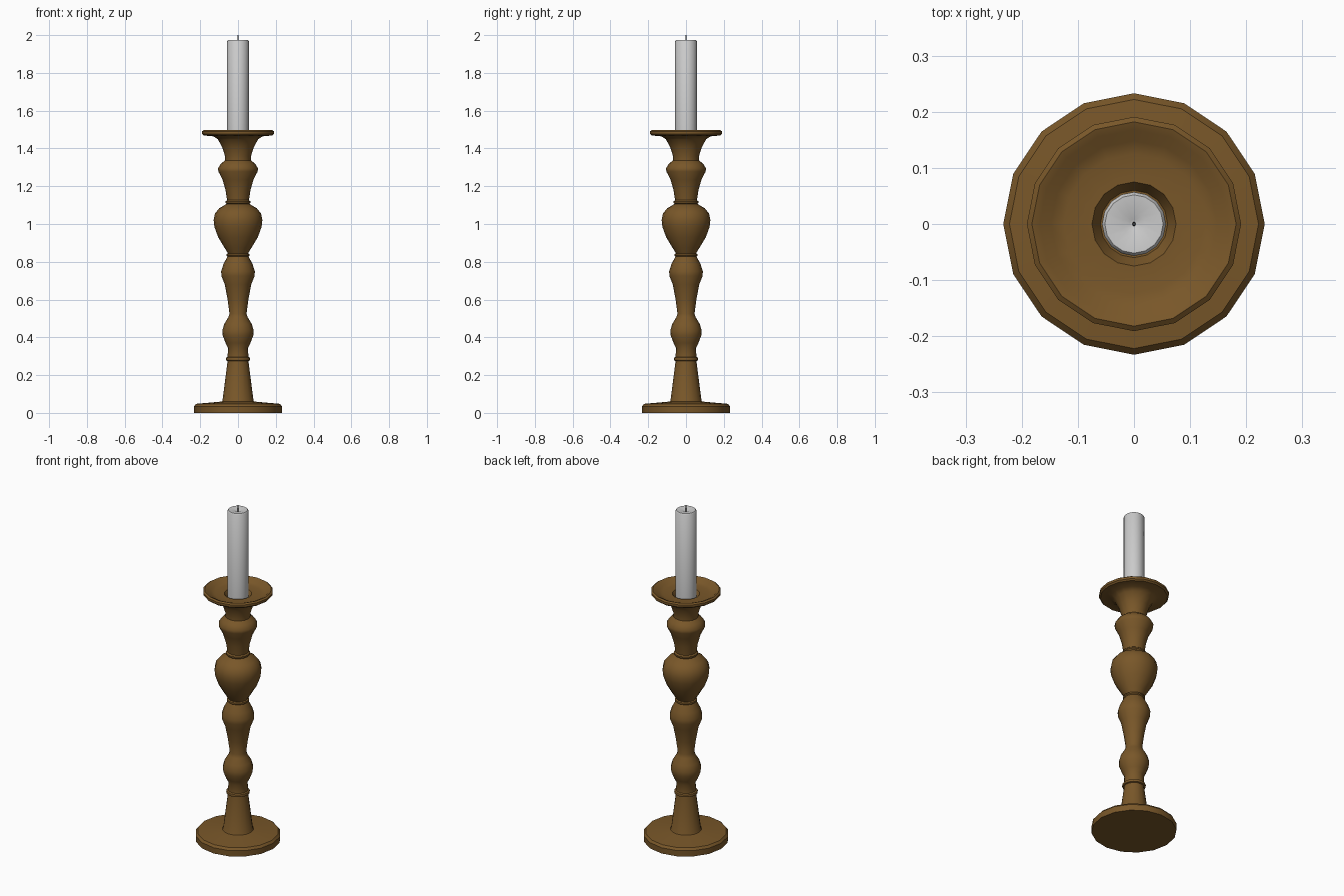
import bpy, bmesh, math

SIDES = 16


def lathe(name, profile, sides=SIDES, color=None):
    """Spin a (radius, height) profile about z; radius 0 closes to a point."""
    bm = bmesh.new()
    rings = []
    for r, z in profile:
        if r == 0:
            rings.append([bm.verts.new((0, 0, z))] * sides)
        else:
            rings.append([bm.verts.new((r * math.cos(math.tau * i / sides),
                                        r * math.sin(math.tau * i / sides), z))
                          for i in range(sides)])
    for a, b in zip(rings, rings[1:]):
        for i in range(sides):
            j = (i + 1) % sides
            bm.faces.new(dict.fromkeys((a[i], a[j], b[j], b[i])))
    bmesh.ops.recalc_face_normals(bm, faces=bm.faces)
    mesh = bpy.data.meshes.new(name)
    bm.to_mesh(mesh)
    bm.free()
    ob = bpy.data.objects.new(name, mesh)
    bpy.context.collection.objects.link(ob)
    if color:
        mat = bpy.data.materials.new(name + "_finish")
        mat.diffuse_color = color
        mesh.materials.append(mat)
    bpy.ops.object.select_all(action='DESELECT')
    ob.select_set(True)
    bpy.context.view_layer.objects.active = ob
    bpy.ops.object.shade_smooth_by_angle(angle=math.radians(40))
    return ob


# Turned wooden holder: foot, stem, bulges, drip dish and socket
foot = [(0, 0), (0.232, 0), (0.233, 0.035), (0.222, 0.048), (0.085, 0.06)]
stem = [(0.082, 0.066), (0.055, 0.275), (0.063, 0.278), (0.065, 0.285),
        (0.063, 0.292), (0.055, 0.296)]
lower_bulge = [(0.053, 0.345), (0.066, 0.37), (0.081, 0.41), (0.083, 0.435),
               (0.073, 0.47), (0.052, 0.505), (0.045, 0.525)]
middle_bulge = [(0.055, 0.60), (0.07, 0.68), (0.088, 0.725), (0.089, 0.75),
                (0.078, 0.785), (0.056, 0.828), (0.061, 0.833), (0.06, 0.841),
                (0.053, 0.845)]
upper_bulge = [(0.072, 0.875), (0.105, 0.93), (0.125, 0.985), (0.129, 1.02),
               (0.122, 1.055), (0.1, 1.083), (0.066, 1.103), (0.06, 1.106),
               (0.066, 1.112), (0.066, 1.12), (0.058, 1.126)]
collar = [(0.066, 1.18), (0.082, 1.235), (0.104, 1.278), (0.106, 1.295),
          (0.09, 1.32), (0.068, 1.337)]
dish = [(0.069, 1.36), (0.083, 1.405), (0.106, 1.448), (0.13, 1.464),
        (0.183, 1.469), (0.191, 1.477), (0.191, 1.49), (0.182, 1.497),
        (0.168, 1.492), (0.148, 1.477), (0.125, 1.471)]
socket = [(0.075, 1.471), (0.06, 1.445), (0, 1.445)]
lathe("candle_holder",
      foot + stem + lower_bulge + middle_bulge + upper_bulge + collar + dish + socket,
      color=(0.19, 0.095, 0.022, 1))

# Candle with a small melted dimple, and its wick
lathe("candle", [(0, 1.44), (0.057, 1.44), (0.057, 1.968), (0.052, 1.974),
                 (0.02, 1.972), (0.008, 1.966), (0, 1.965)])
lathe("wick", [(0, 1.96), (0.004, 1.96), (0.003, 2.0), (0, 2.0)], sides=6,
      color=(0.04, 0.04, 0.04, 1))
